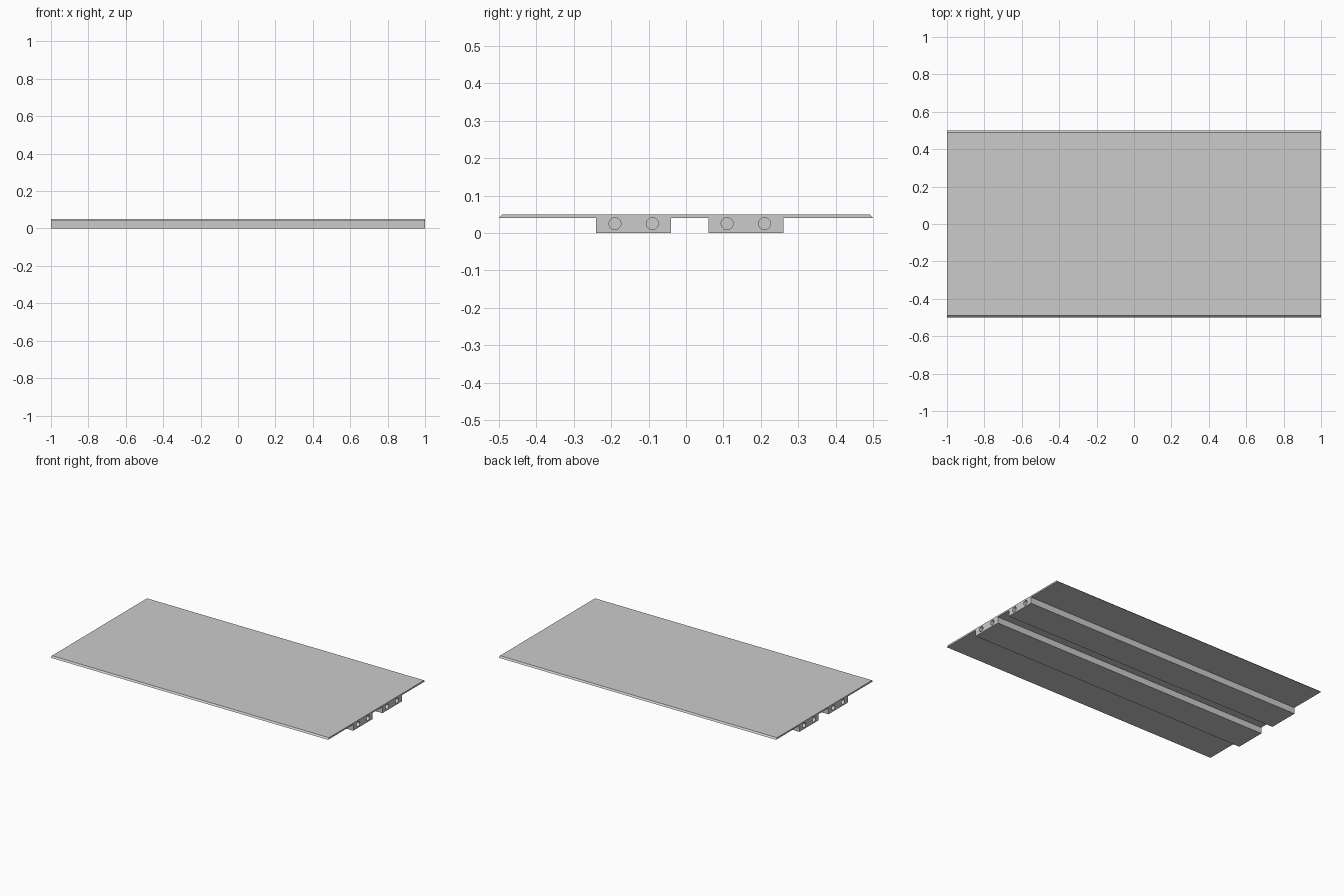
import bpy
import bmesh
from math import pi
from mathutils import Matrix, Vector

cube = bpy.data.objects.get("Cube")
if cube:
    bpy.data.objects.remove(cube, do_unlink=True)

LENGTH, HALF_WIDTH = 2.0, 0.5
TOP, UNDERSIDE, CHAMFER = 0.05, 0.04, 0.01
RIB_CENTRES, RIB_HALF = (-0.14, 0.16), 0.1
HOLE_OFFSET, HOLE_Z, HOLE_RADIUS, HOLE_DEPTH = 0.05, 0.025, 0.016, 0.1

grey = bpy.data.materials.new("light grey")
grey.use_nodes = True
colour = (0.6, 0.6, 0.6, 1.0)
grey.diffuse_color = colour
grey.node_tree.nodes["Principled BSDF"].inputs["Base Color"].default_value = colour


def add_object(name, bm):
    bmesh.ops.recalc_face_normals(bm, faces=bm.faces)
    mesh = bpy.data.meshes.new(name)
    bm.to_mesh(mesh)
    bm.free()
    mesh.materials.append(grey)
    obj = bpy.data.objects.new(name, mesh)
    bpy.context.collection.objects.link(obj)
    return obj


# Panel: chamfered board with two ribs below, extruded along its length
profile = [(-HALF_WIDTH, UNDERSIDE)]
for centre in RIB_CENTRES:
    near, far = centre - RIB_HALF, centre + RIB_HALF
    profile += [(near, UNDERSIDE), (near, 0), (far, 0), (far, UNDERSIDE)]
profile += [(HALF_WIDTH, UNDERSIDE), (HALF_WIDTH - CHAMFER, TOP),
            (CHAMFER - HALF_WIDTH, TOP)]

bm = bmesh.new()
end = bm.faces.new([bm.verts.new((-LENGTH / 2, y, z)) for y, z in profile])
swept = bmesh.ops.extrude_face_region(bm, geom=[end])
bmesh.ops.translate(bm, vec=Vector((LENGTH, 0, 0)),
                    verts=[v for v in swept["geom"] if isinstance(v, bmesh.types.BMVert)])
panel = add_object("ribbed_panel", bm)

# Blind round holes in both ends of each rib
bm = bmesh.new()
for end_x in (-LENGTH / 2, LENGTH / 2):
    for centre in RIB_CENTRES:
        for offset in (-HOLE_OFFSET, HOLE_OFFSET):
            place = Matrix.Translation((end_x, centre + offset, HOLE_Z))
            bmesh.ops.create_cone(
                bm, cap_ends=True, segments=32, radius1=HOLE_RADIUS,
                radius2=HOLE_RADIUS, depth=2 * HOLE_DEPTH,
                matrix=place @ Matrix.Rotation(pi / 2, 4, "Y"))
cutter = add_object("hole_cutter", bm)
cutter.hide_render = True

cut = panel.modifiers.new("end_holes", "BOOLEAN")
cut.operation = "DIFFERENCE"
cut.solver = "EXACT"
cut.object = cutter

# Apply the cut, then smooth only the round hole walls
bpy.ops.object.select_all(action="DESELECT")
panel.select_set(True)
bpy.context.view_layer.objects.active = panel
bpy.ops.object.modifier_apply(modifier=cut.name)
bpy.data.objects.remove(cutter, do_unlink=True)
bpy.ops.object.shade_smooth_by_angle(angle=pi / 6)
